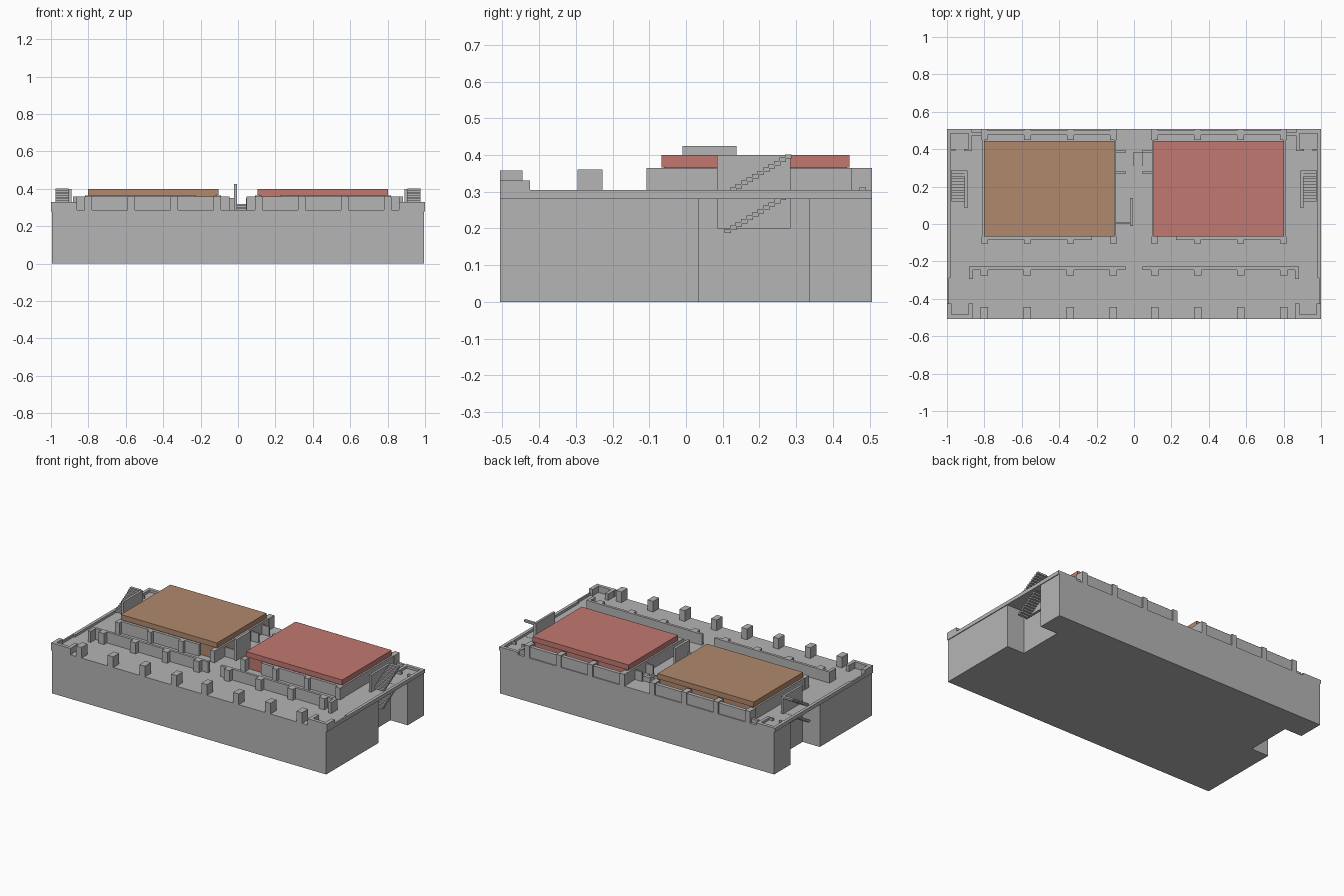
import bpy, bmesh

if "Cube" in bpy.data.objects:
    bpy.data.objects.remove(bpy.data.objects["Cube"])


def material(name, rgb):
    m = bpy.data.materials.new(name)
    m.diffuse_color = (*rgb, 1)
    m.use_nodes = True
    m.node_tree.nodes["Principled BSDF"].inputs["Base Color"].default_value = m.diffuse_color
    return m


GREY = material("concrete_grey", (0.46, 0.46, 0.46))
TAN = material("tan", (0.44, 0.25, 0.155))
RED = material("soft_red", (0.54, 0.19, 0.165))


def finish(name, bm, mat):
    bmesh.ops.recalc_face_normals(bm, faces=bm.faces)
    mesh = bpy.data.meshes.new(name)
    bm.to_mesh(mesh)
    bm.free()
    mesh.materials.append(mat)
    ob = bpy.data.objects.new(name, mesh)
    bpy.context.collection.objects.link(ob)
    return ob


def boxes(name, items, mat=GREY, mirror=False):
    """One object from boxes (x0, x1, y0, y1, z0, z1), optionally mirrored in x."""
    bm = bmesh.new()
    for x0, x1, y0, y1, z0, z1 in items:
        for s in ((1, -1) if mirror else (1,)):
            a, b = sorted((s * x0, s * x1))
            v = bmesh.ops.create_cube(bm, size=1)["verts"]
            bmesh.ops.scale(bm, vec=(b - a, y1 - y0, z1 - z0), verts=v)
            bmesh.ops.translate(bm, vec=((a + b) / 2, (y0 + y1) / 2, (z0 + z1) / 2), verts=v)
    return finish(name, bm, mat)


def prism(name, outline, z0, z1, mat=GREY):
    bm = bmesh.new()
    face = bm.faces.new([bm.verts.new((x, y, z0)) for x, y in outline])
    out = bmesh.ops.extrude_face_region(bm, geom=[face])["geom"]
    bmesh.ops.translate(bm, vec=(0, 0, z1 - z0),
                        verts=[g for g in out if isinstance(g, bmesh.types.BMVert)])
    return finish(name, bm, mat)


D = 0.288          # deck height
B = 0.507          # half depth
POSTS = (0.11, 0.34, 0.57, 0.80)

# Lower storey with a stair recess on both ends, and the deck over it
half = [(0.995, -B), (0.995, 0.035), (0.87, 0.035), (0.87, 0.337), (0.995, 0.337), (0.995, B)]
prism("lower_storey", half + [(-x, y) for x, y in reversed(half)], 0, 0.28)
boxes("deck", [(-1, 1, -B, B, 0.28, D)])

# Low kerbs along the ends and walls around the corners
boxes("end_kerb", [(0.98, 1, -0.29, B, 0.28, 0.304), (0.99, 1, -0.43, -0.29, 0.28, 0.304)],
      mirror=True)
boxes("front_corner_wall", [(0.86, 1, -B, -0.485, D, 0.33),
                            (0.975, 1, -B, -0.425, D, 0.33),
                            (0.862, 0.885, -B, -0.425, D, 0.33)], mirror=True)
boxes("back_corner_wall", [(0.865, 1, 0.485, B, D, 0.304),
                           (0.865, 0.885, 0.39, B, D, 0.304),
                           (0.885, 0.91, 0.39, 0.402, D, 0.304),
                           (0.955, 0.98, 0.39, 0.402, D, 0.304),
                           (0.81, 0.865, 0.472, 0.49, D, 0.312)], mirror=True)

# Rows of posts: free-standing in front, piers along the walls behind
boxes("front_posts", [(x - 0.02, x + 0.02, -B, -0.445, D, 0.358) for x in POSTS], mirror=True)
boxes("middle_wall", [(0.045, 0.88, -0.245, -0.228, D, 0.36),
                      (0.862, 0.882, -0.295, -0.228, D, 0.36)], mirror=True)
boxes("middle_piers", [(x - 0.02, x + 0.02, -0.275, -0.24, D, 0.36) for x in POSTS], mirror=True)
boxes("hall_front_wall", [(0.225, 0.80, -0.085, -0.067, D, 0.365)], mirror=True)
boxes("hall_front_piers", [(x - 0.016, x + 0.016, -0.108, -0.067, D, 0.365) for x in POSTS],
      mirror=True)
boxes("hall_side_walls", [(0.095, 0.108, -0.09, B, D, 0.365),
                          (0.80, 0.813, -0.09, B, D, 0.365)], mirror=True)
boxes("back_wall", [(0.11, 0.80, 0.475, 0.50, D, 0.358)], mirror=True)
boxes("back_piers", [(x - 0.018, x + 0.018, 0.45, B, D, 0.365) for x in POSTS], mirror=True)

# Two coloured halls with slightly overhanging roof slabs
for name, mat, s in (("tan_hall", TAN, -1), ("red_hall", RED, 1)):
    a, b = sorted((s * 0.112, s * 0.798))
    boxes(name, [(a, b, -0.06, 0.438, D, 0.367)], mat)
    a, b = sorted((s * 0.105, s * 0.803))
    boxes(name + "_roof", [(a, b, -0.067, 0.445, 0.366, 0.40)], mat)

# End stairs: two flights of thin steps beside an upright panel
boxes("stair_panel", [(0.89, 0.905, 0.085, 0.285, 0.20, 0.40)], mirror=True)
steps = []
for y, z in ((0.105, 0.187), (0.120, 0.300)):
    for i in range(11):
        steps.append((0.905, 0.975, y + i * 0.015, y + i * 0.015 + 0.018,
                      z + i * 0.009, z + i * 0.009 + 0.012))
boxes("end_stairs", steps, mirror=True)

# Passage between the halls: tall panel, short walls and a small flight
boxes("passage_panel", [(-0.022, -0.005, -0.01, 0.138, D, 0.425)])
boxes("passage_screen", [(-0.095, -0.02, 0.0, 0.01, D, 0.35)])
boxes("passage_stubs", [(0.042, 0.10, y, y + 0.011, D, 0.35) for y in (0.27, 0.383)], mirror=True)
boxes("passage_steps", [(-0.005, 0.045, 0.285 + i * 0.024, 0.309 + i * 0.024, D,
                         0.296 + i * 0.008) for i in range(4)])
